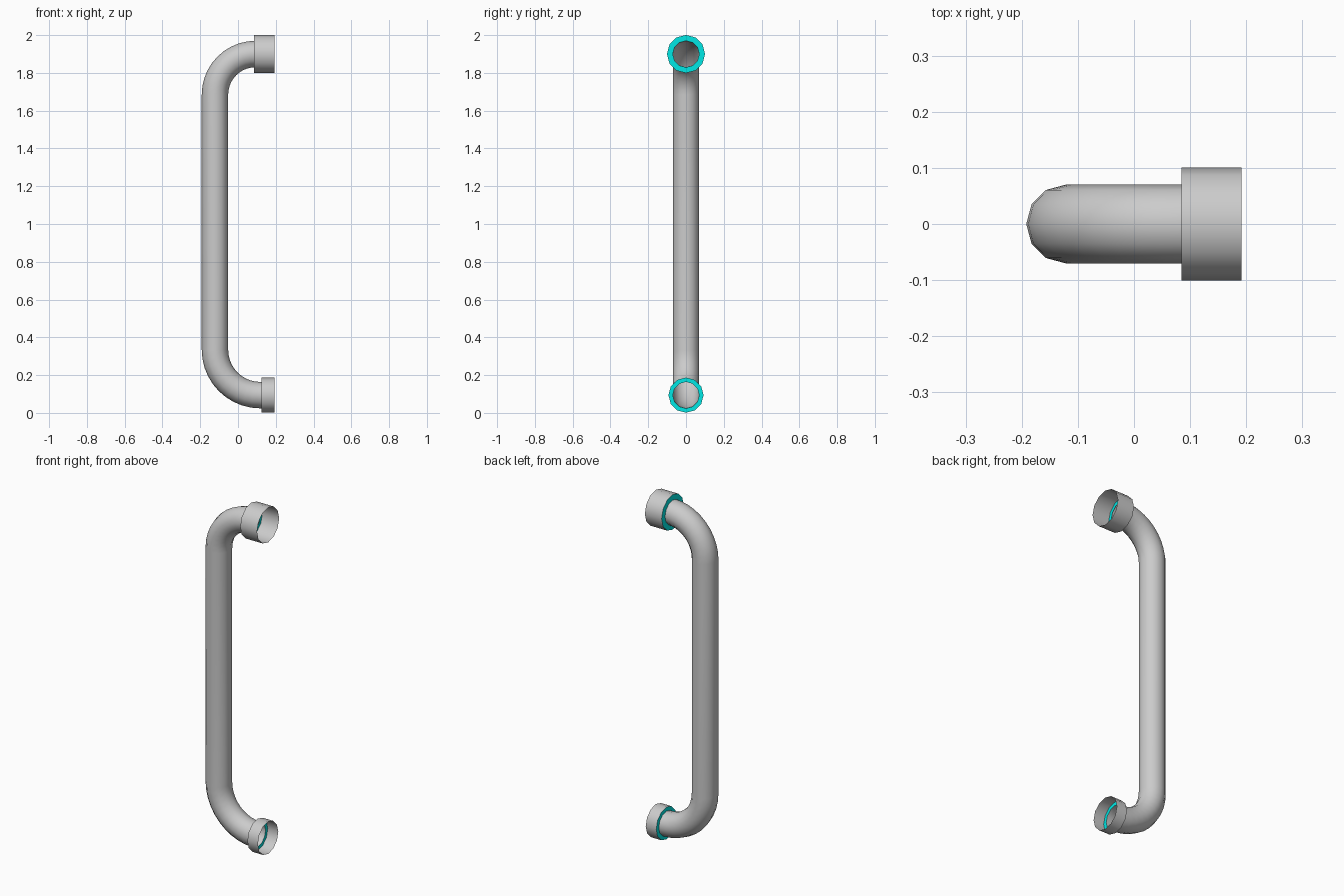
import bpy, bmesh, math
from mathutils import Vector

if "Cube" in bpy.data.objects:
    bpy.data.objects.remove(bpy.data.objects["Cube"])

SIDES = 12
R = 0.07                      # pipe radius
X_RUN = -0.122                # x of the upright run
TOP_Z, LOW_Z = 1.9, 0.094     # heights of the two outlets
X_END = 0.192

cyan = bpy.data.materials.new("cyan_trim")
cyan.diffuse_color = (0.0, 0.8, 0.78, 1)
cyan.use_nodes = True
cyan.node_tree.nodes["Principled BSDF"].inputs["Base Color"].default_value = cyan.diffuse_color


def ring(bm, centre, normal, radius):
    """Ring of vertices; normal lies in the XZ plane, the other axis is Y."""
    y = Vector((0, 1, 0))
    return [bm.verts.new(centre + radius * (math.cos(a) * normal + math.sin(a) * y))
            for a in (2 * math.pi * i / SIDES for i in range(SIDES))]


def bridge(bm, a, b):
    return [bm.faces.new((a[i], a[(i + 1) % SIDES], b[(i + 1) % SIDES], b[i]))
            for i in range(SIDES)]


def finish(bm, name, angle):
    mesh = bpy.data.meshes.new(name)
    bm.to_mesh(mesh)
    bm.free()
    obj = bpy.data.objects.new(name, mesh)
    bpy.context.collection.objects.link(obj)
    bpy.ops.object.select_all(action='DESELECT')
    obj.select_set(True)
    bpy.context.view_layer.objects.active = obj
    bpy.ops.object.shade_smooth_by_angle(angle=math.radians(angle))
    return obj


def bend(z, sign, radius, steps=10):
    """Quarter bend from outlet to upright: list of (centre, outward normal)."""
    c = Vector((X_RUN + radius, 0, z - sign * radius))
    out = []
    for i in range(steps + 1):
        a = math.pi / 2 * i / steps
        n = Vector((-math.sin(a), 0, sign * math.cos(a)))
        out.append((c + radius * n, n))
    return out


# Open hollow pipe: upper outlet, bend, upright, bend, lower outlet
path = bend(TOP_Z, 1, 0.215) + bend(LOW_Z, -1, 0.24)[::-1]
path.append((Vector((0.127, 0, LOW_Z)), Vector((0, 0, -1))))
bm = bmesh.new()
rings = [ring(bm, c, n, R) for c, n in path]
for a, b in zip(rings, rings[1:]):
    bridge(bm, a, b)
bmesh.ops.recalc_face_normals(bm, faces=bm.faces)
pipe = finish(bm, "pipe", 40)
# make sure the shell faces outward
f = min(pipe.data.polygons, key=lambda p: p.center.x)
if f.normal.x > 0:
    pipe.data.flip_normals()


# Collars: open sleeve with a coloured ring closing the gap to the pipe
def collar(name, x0, z, radius):
    up = Vector((0, 0, 1))
    bm = bmesh.new()
    inner = ring(bm, Vector((x0, 0, z)), up, R)
    back = ring(bm, Vector((x0, 0, z)), up, radius)
    front = ring(bm, Vector((X_END, 0, z)), up, radius)
    for face in bridge(bm, inner, back):
        face.material_index = 1
    bridge(bm, back, front)
    bm.normal_update()
    bm.faces.ensure_lookup_table()
    if bm.faces[0].normal.x > 0:
        bmesh.ops.reverse_faces(bm, faces=bm.faces)
    obj = finish(bm, name, 40)
    obj.data.materials.append(None)
    obj.data.materials.append(cyan)


collar("upper_collar", 0.085, TOP_Z, 0.101)
collar("lower_collar", 0.125, LOW_Z, 0.093)
